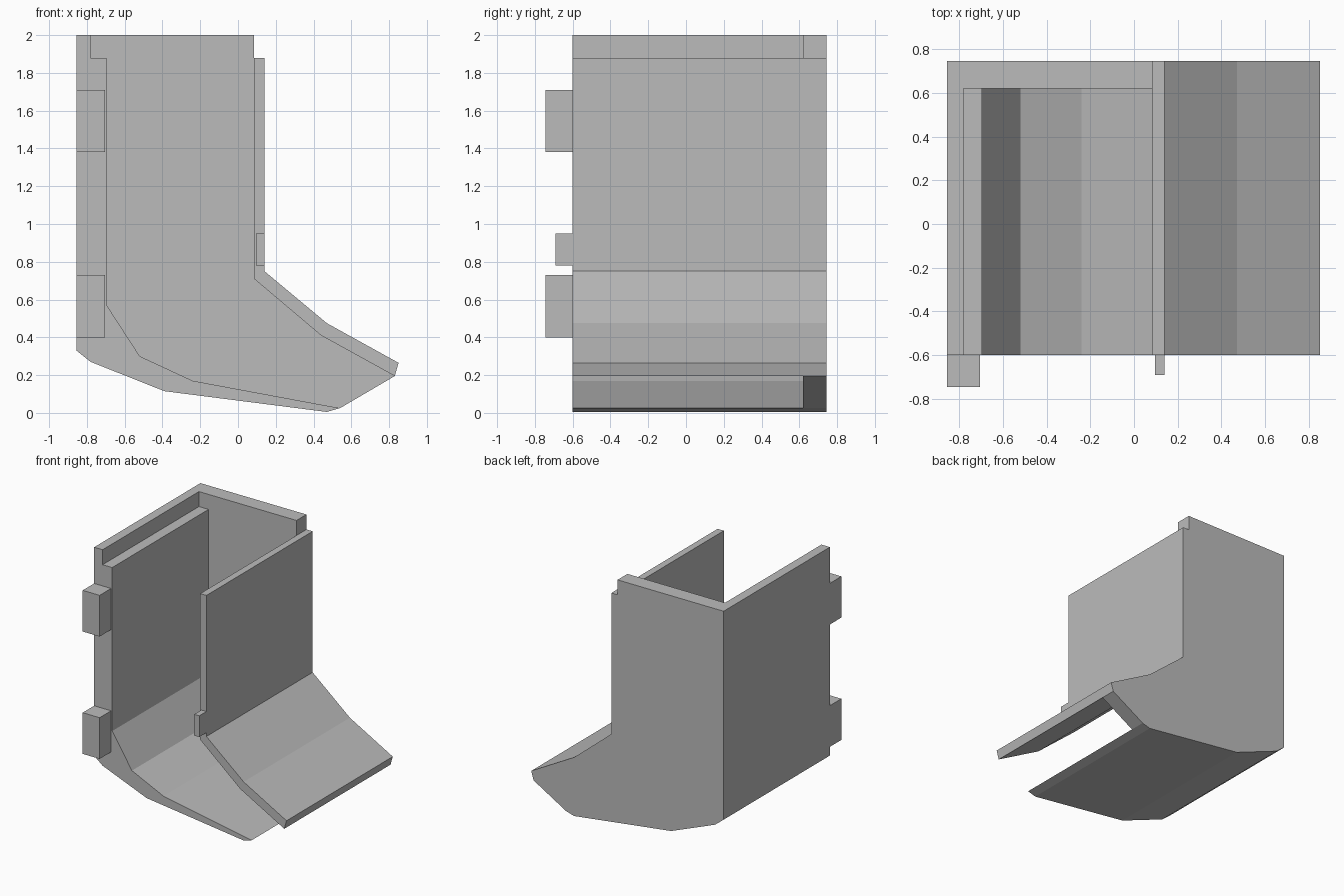
import bpy
import bmesh

cube = bpy.data.objects.get("Cube")
if cube:
    bpy.data.objects.remove(cube, do_unlink=True)

grey = bpy.data.materials.new("plain grey")
grey.use_nodes = True
colour = (0.5, 0.5, 0.5, 1)
grey.diffuse_color = colour
grey.node_tree.nodes["Principled BSDF"].inputs["Base Color"].default_value = colour


def extrude_profile(name, profile, y0, y1):
    """Extrude an x-z outline along y into a solid part."""
    bm = bmesh.new()
    face = bm.faces.new([bm.verts.new((x, y0, z)) for x, z in profile])
    result = bmesh.ops.extrude_face_region(bm, geom=[face])
    moved = [v for v in result["geom"] if isinstance(v, bmesh.types.BMVert)]
    bmesh.ops.translate(bm, verts=moved, vec=(0, y1 - y0, 0))
    bmesh.ops.recalc_face_normals(bm, faces=bm.faces)
    mesh = bpy.data.meshes.new(name)
    bm.to_mesh(mesh)
    bm.free()
    mesh.materials.append(grey)
    obj = bpy.data.objects.new(name, mesh)
    bpy.context.collection.objects.link(obj)
    return obj


def block(name, x0, x1, y0, y1, z0, z1):
    return extrude_profile(name, [(x0, z0), (x1, z0), (x1, z1), (x0, z1)], y0, y1)


FRONT, INNER, BACK = -0.6, 0.62, 0.745

# Outer and inner outlines of the chute
floor_outer = [(-0.855, 2), (-0.855, 0.33), (-0.78, 0.27),
               (-0.39, 0.115), (0.47, 0.005), (0.54, 0.025)]
floor_inner = [(-0.24, 0.17), (-0.52, 0.3), (-0.695, 0.57),
               (-0.695, 1.88), (-0.78, 1.88), (-0.78, 2)]
lip_outer = [(0.85, 0.265), (0.47, 0.475), (0.14, 0.75), (0.14, 1.88)]
lip_inner = [(0.085, 1.88), (0.085, 0.71), (0.44, 0.41), (0.83, 0.195)]

# Stepped side wall running into the curved floor, and the flared wall opposite
extrude_profile("side_wall_and_floor", floor_outer + floor_inner, FRONT, INNER)
extrude_profile("flared_wall", lip_outer + lip_inner, FRONT, INNER)

# Back plate closing the chute
extrude_profile("back_plate",
                floor_outer + [lip_inner[-1]] + lip_outer + [(0.085, 1.88), (0.085, 2)],
                INNER, BACK)

# Hinge lugs and latch tab on the open front
for name, z in (("lower_lug", 0.4), ("upper_lug", 1.38)):
    block(name, -0.855, -0.705, -0.745, FRONT, z, z + 0.33)
block("latch_tab", 0.095, 0.14, -0.69, FRONT, 0.78, 0.95)
